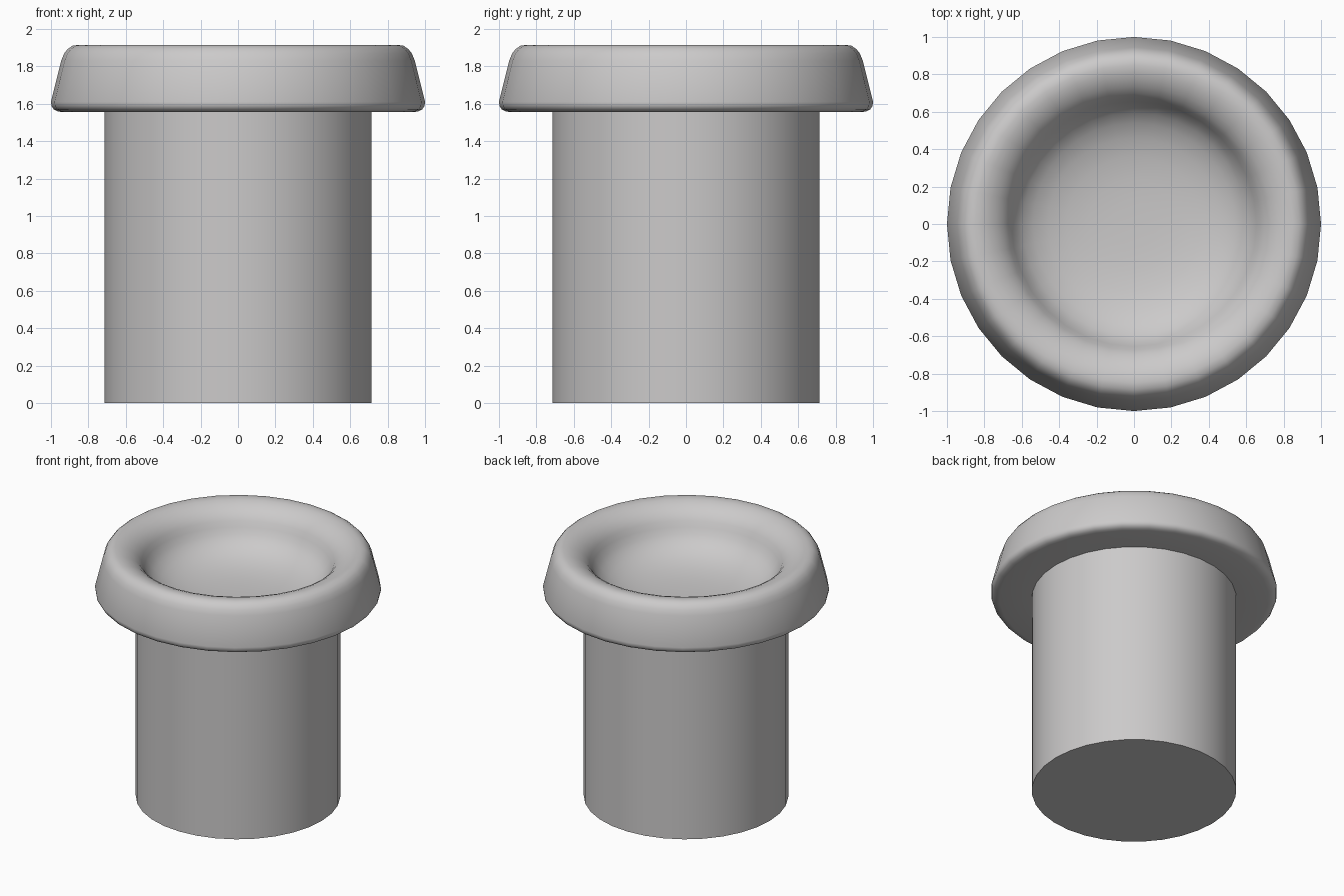
import bpy
import bmesh
import math

SIDES = 32

default_cube = bpy.data.objects.get("Cube")
if default_cube:
    bpy.data.objects.remove(default_cube, do_unlink=True)

grey = bpy.data.materials.new("warm_grey")
grey.use_nodes = True
colour = (0.6, 0.59, 0.59, 1)
grey.diffuse_color = colour
grey.node_tree.nodes["Principled BSDF"].inputs["Base Color"].default_value = colour


def lathe(name, profile):
    """Revolve a (radius, height) profile around the z axis."""
    bm = bmesh.new()
    verts = [bm.verts.new((r, 0, z)) for r, z in profile]
    edges = [bm.edges.new(pair) for pair in zip(verts, verts[1:])]
    bmesh.ops.spin(bm, geom=verts + edges, cent=(0, 0, 0), axis=(0, 0, 1),
                   angle=math.tau, steps=SIDES, use_duplicate=False)
    bmesh.ops.remove_doubles(bm, verts=bm.verts, dist=0.0005)
    bmesh.ops.recalc_face_normals(bm, faces=bm.faces)
    # Keep the outside facing out, judged by the lowest face
    lowest = min(bm.faces, key=lambda f: f.calc_center_median().z)
    if lowest.normal.z > 0:
        bmesh.ops.reverse_faces(bm, faces=bm.faces)
    mesh = bpy.data.meshes.new(name)
    bm.to_mesh(mesh)
    bm.free()
    obj = bpy.data.objects.new(name, mesh)
    bpy.context.collection.objects.link(obj)
    mesh.materials.append(grey)
    bpy.ops.object.select_all(action="DESELECT")
    obj.select_set(True)
    bpy.context.view_layer.objects.active = obj
    bpy.ops.object.shade_smooth_by_angle(angle=math.radians(40))
    return obj


# Straight round shaft with a flat base
lathe("shaft", [(0, 0), (0.715, 0), (0.715, 1.56)])

# Flared head: flat underside, rounded rim and a dished top
underside = [(0, 1.555), (0.71, 1.555), (0.94, 1.555)]
outer_rim = [(0.965, 1.56), (0.985, 1.57), (0.997, 1.587), (1.0, 1.61),
             (0.945, 1.83), (0.93, 1.868), (0.91, 1.893), (0.885, 1.91)]
top_rim = [(0.85, 1.915), (0.81, 1.91), (0.77, 1.895), (0.735, 1.875),
           (0.7, 1.845), (0.675, 1.81)]
dish = [(0.655, 1.77), (0.63, 1.725), (0.595, 1.685), (0.54, 1.645),
        (0.46, 1.61), (0.36, 1.585), (0.24, 1.57), (0.12, 1.565), (0, 1.563)]
lathe("head", underside + outer_rim + top_rim + dish)
